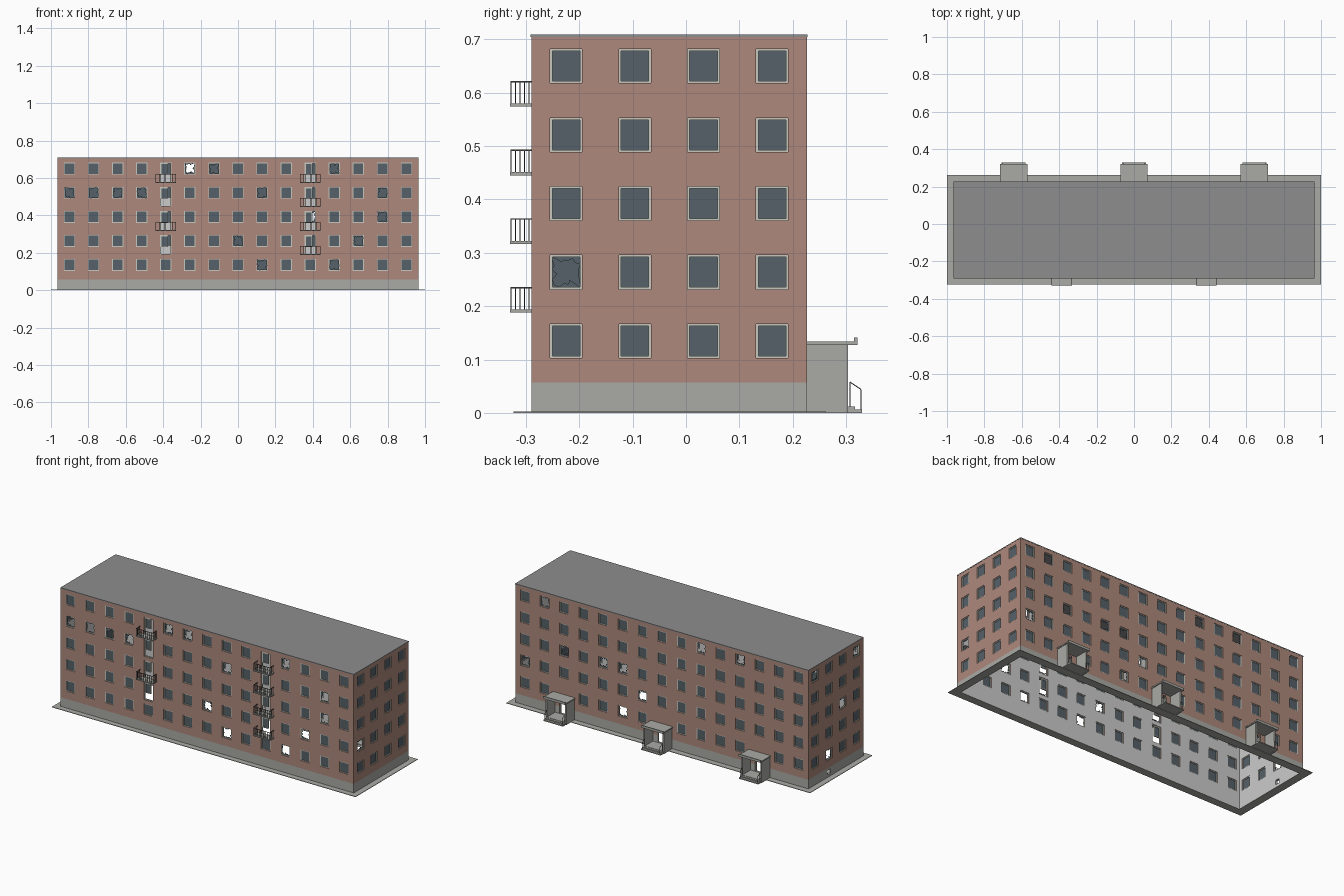
import bpy, bmesh, math, random
from mathutils import Matrix, Vector

if "Cube" in bpy.data.objects:
    bpy.data.objects.remove(bpy.data.objects["Cube"])

random.seed(4)
HX, Y0, Y1, TOP, PL, T = 0.965, -0.29, 0.227, 0.708, 0.057, 0.014
PITCH, WW, WH = 0.1287, 0.03, 0.032          # window pitch and half sizes
ROWS = [0.135 + 0.1287 * i for i in range(5)]


def mat(name, r, g, b):
    m = bpy.data.materials.new(name)
    m.diffuse_color = (r, g, b, 1)
    m.use_nodes = True
    m.node_tree.nodes["Principled BSDF"].inputs["Base Color"].default_value = m.diffuse_color
    return m


WALL = mat("brick_red", 0.42, 0.25, 0.20)
CONC = mat("concrete", 0.40, 0.40, 0.375)
PLASTER = mat("plaster", 0.62, 0.62, 0.60)
ROOF = mat("roof_grey", 0.27, 0.27, 0.27)
GLASS = mat("glass_dark", 0.09, 0.12, 0.14)
FRAME = mat("frame_pale", 0.58, 0.58, 0.52)
IRON = mat("iron_dark", 0.07, 0.07, 0.07)


def finish(bm, name, *mats):
    me = bpy.data.meshes.new(name)
    bm.to_mesh(me)
    bm.free()
    for m in mats:
        me.materials.append(m)
    ob = bpy.data.objects.new(name, me)
    bpy.context.collection.objects.link(ob)
    return ob


def box(bm, x0, x1, y0, y1, z0, z1, M=Matrix()):
    loc = Matrix.Translation(((x0 + x1) / 2, (y0 + y1) / 2, (z0 + z1) / 2))
    bmesh.ops.create_cube(bm, size=1, matrix=M @ loc @ Matrix.Diagonal((x1 - x0, y1 - y0, z1 - z0, 1)))


def bar(bm, a, b, r=0.001):
    a, b = Vector(a), Vector(b)
    d = b - a
    M = Matrix.Translation((a + b) / 2) @ d.to_track_quat('Z', 'Y').to_matrix().to_4x4()
    bmesh.ops.create_cube(bm, size=1, matrix=M @ Matrix.Diagonal((2 * r, 2 * r, d.length, 1)))


def wall(name, M, u0, u1, holes):
    """Flat wall in local x/z, inside is local +y; grid cells inside holes are left out."""
    us = sorted({u0, u1} | {round(h[k], 5) for h in holes for k in (0, 1)})
    zs = sorted({0, PL, TOP} | {round(h[k], 5) for h in holes for k in (2, 3)})
    bm = bmesh.new()
    grid = [[bm.verts.new(M @ Vector((u, 0, z))) for z in zs] for u in us]
    for i in range(len(us) - 1):
        for j in range(len(zs) - 1):
            u, z = (us[i] + us[i + 1]) / 2, (zs[j] + zs[j + 1]) / 2
            if any(h[0] < u < h[1] and h[2] < z < h[3] for h in holes):
                continue
            f = bm.faces.new((grid[i][j], grid[i + 1][j], grid[i + 1][j + 1], grid[i][j + 1]))
            f.material_index = 1 if z < PL else 0
    bmesh.ops.delete(bm, geom=[v for v in bm.verts if not v.link_faces], context='VERTS')
    ob = finish(bm, name, WALL, CONC, PLASTER, PLASTER)
    s = ob.modifiers.new("thickness", 'SOLIDIFY')
    s.thickness, s.offset, s.material_offset = T, -1, 2


frames, panes, shards = bmesh.new(), bmesh.new(), bmesh.new()


def frame(M, u0, u1, z0, z1, w=0.004, d0=0.003, d1=0.011):
    box(frames, u0, u0 + w, d0, d1, z0, z1, M)
    box(frames, u1 - w, u1, d0, d1, z0, z1, M)
    box(frames, u0 + w, u1 - w, d0, d1, z0, z0 + w, M)
    box(frames, u0 + w, u1 - w, d0, d1, z1 - w, z1, M)


def broken_pane(M, u, z, n=20):
    """Glass ring between the frame and a jagged hole."""
    outer, inner = [], []
    for i in range(n):
        a = 2 * math.pi * (i + 0.5) / n
        c, s = math.cos(a), math.sin(a)
        k = 1 / max(abs(c), abs(s))
        t = random.uniform(0.72, 0.95) if i % 2 else random.uniform(0.45, 0.85)
        for lst, f in ((outer, 1), (inner, t)):
            lst.append(shards.verts.new(M @ Vector((u + c * k * f * WW * 0.97, 0.007, z + s * k * f * WH * 0.97))))
    for i in range(n):
        j = (i + 1) % n
        shards.faces.new((outer[i], outer[j], inner[j], inner[i]))


def window(M, u, z, broken):
    frame(M, u - WW, u + WW, z - WH, z + WH)
    if broken:
        broken_pane(M, u, z)
    else:
        box(panes, u - WW + 0.003, u + WW - 0.003, 0.006, 0.008, z - WH + 0.003, z + WH - 0.003, M)


def facade(name, M, half, cols, broken, doors=(), porches=(), extra=()):
    holes = list(extra)
    for i in range(cols):
        u = (i - (cols - 1) / 2) * PITCH
        for r, z in enumerate(ROWS):
            if i in doors and r > 0:            # balcony door, leaf half open
                lo = z - WH - 0.042
                holes.append((u - WW, u + WW, lo, z + WH))
                frame(M, u - WW, u + WW, lo, z + WH)
                frame(M, u - WW + 0.004, u + 0.012, z - WH, z + WH - 0.004)
                box(panes, u - WW + 0.006, u + 0.01, 0.006, 0.008, z - WH + 0.003, z + WH - 0.006, M)
            elif i in porches and r == 0:       # entrance doorway
                holes.append((u - 0.03, u + 0.03, 0.012, 0.112))
                frame(M, u - 0.03, u + 0.03, 0.012, 0.112)
            else:
                holes.append((u - WW, u + WW, z - WH, z + WH))
                window(M, u, z, (i, r) in broken)
    wall(name, M, -half, half, holes)


# Four outer walls with windows
YC, HY = (Y0 + Y1) / 2, (Y1 - Y0) / 2


def place(x, y, deg):
    return Matrix.Translation((x, y, 0)) @ Matrix.Rotation(math.radians(deg), 4, 'Z')


facade("front_wall", place(0, Y0, 0), HX, 15,
       {(5, 4), (6, 4), (11, 4), (0, 3), (1, 3), (2, 3), (3, 3), (8, 3), (13, 3),
        (13, 2), (7, 1), (12, 1), (8, 0), (11, 0)}, doors=(4, 10))
facade("back_wall", place(0, Y1, 180), HX, 15,
       {(1, 4), (9, 4), (11, 4), (2, 2), (4, 2), (5, 2), (0, 1), (6, 1), (5, 0)}, porches=(2, 7, 12))
facade("right_wall", place(HX, YC, 90), HY - T, 4, {(0, 1)})
facade("left_wall", place(-HX, YC, -90), HY - T, 4, {(0, 4), (3, 4), (2, 2), (1, 0)},
       extra=[(-0.08, -0.05, 0.018, 0.044)])
finish(frames, "window_frames", FRAME)
finish(panes, "window_panes", GLASS)
finish(shards, "broken_panes", GLASS)

# Flat roof
bm = bmesh.new()
box(bm, -HX - 0.001, HX + 0.001, Y0 - 0.001, Y1 + 0.001, TOP - 0.004, TOP + 0.001)
finish(bm, "roof", ROOF)

# Paved strip around the base
bm = bmesh.new()
A = 0.035
box(bm, -1, 1, Y0 - A + 0.002, Y0 + T, 0, 0.003)
box(bm, -1, 1, Y1 - T, Y1 + A, 0, 0.003)
for s in (-1, 1):
    x0, x1 = sorted((s, s * (HX - T)))
    box(bm, x0, x1, Y0 + T, Y1 - T, 0, 0.003)
finish(bm, "pavement_strip", CONC)

# Balconies: slab and bar railing
slabs, rails = bmesh.new(), bmesh.new()
for col, rows in ((4, (2, 4)), (10, (1, 2, 3, 4))):
    x, w, yf = (col - 7) * PITCH, 0.055, -0.33
    for r in rows:
        z = ROWS[r] - 0.076
        h = z + 0.047
        box(slabs, x - w, x + w, yf, Y0, z, z + 0.006)
        y = yf + 0.002
        bar(rails, (x - w, y, h), (x + w, y, h), 0.0012)
        for i in range(13):
            px = x + (w - 0.002) * (i / 6 - 1)
            bar(rails, (px, y, z), (px, y, h), 0.0008)
        for s in (-1, 1):
            px = x + s * (w - 0.002)
            bar(rails, (px, y, h), (px, Y0, h), 0.0012)
            for i in range(1, 5):
                bar(rails, (px, y + i * 0.0085, z), (px, y + i * 0.0085, h), 0.0008)
finish(slabs, "balcony_slabs", CONC)
finish(rails, "balcony_railings", IRON)

# Entrance porches at the back: side walls, canopy with lip, floor, steps and handrails
porch, hand = bmesh.new(), bmesh.new()
for x in (-5 * PITCH, 0, 5 * PITCH):
    for s in (-1, 1):
        a, b = sorted((x + s * 0.068, x + s * 0.059))
        box(porch, a, b, Y1, 0.304, 0, 0.127)
        hx = x + s * 0.058
        bar(hand, (hx, 0.307, 0.01), (hx, 0.307, 0.058))
        bar(hand, (hx, 0.307, 0.058), (hx, 0.328, 0.044))
        bar(hand, (hx, 0.328, 0.044), (hx, 0.328, 0.004))
    box(porch, x - 0.073, x + 0.073, Y1, 0.321, 0.127, 0.134)
    box(porch, x - 0.073, x + 0.073, 0.315, 0.321, 0.134, 0.141)
    box(porch, x - 0.059, x + 0.059, Y1, 0.304, 0.003, 0.014)
    box(porch, x - 0.064, x + 0.064, 0.304, 0.317, 0, 0.012)
    box(porch, x - 0.064, x + 0.064, 0.317, 0.33, 0, 0.006)
finish(porch, "entrance_porches", CONC)
finish(hand, "porch_handrails", IRON)
